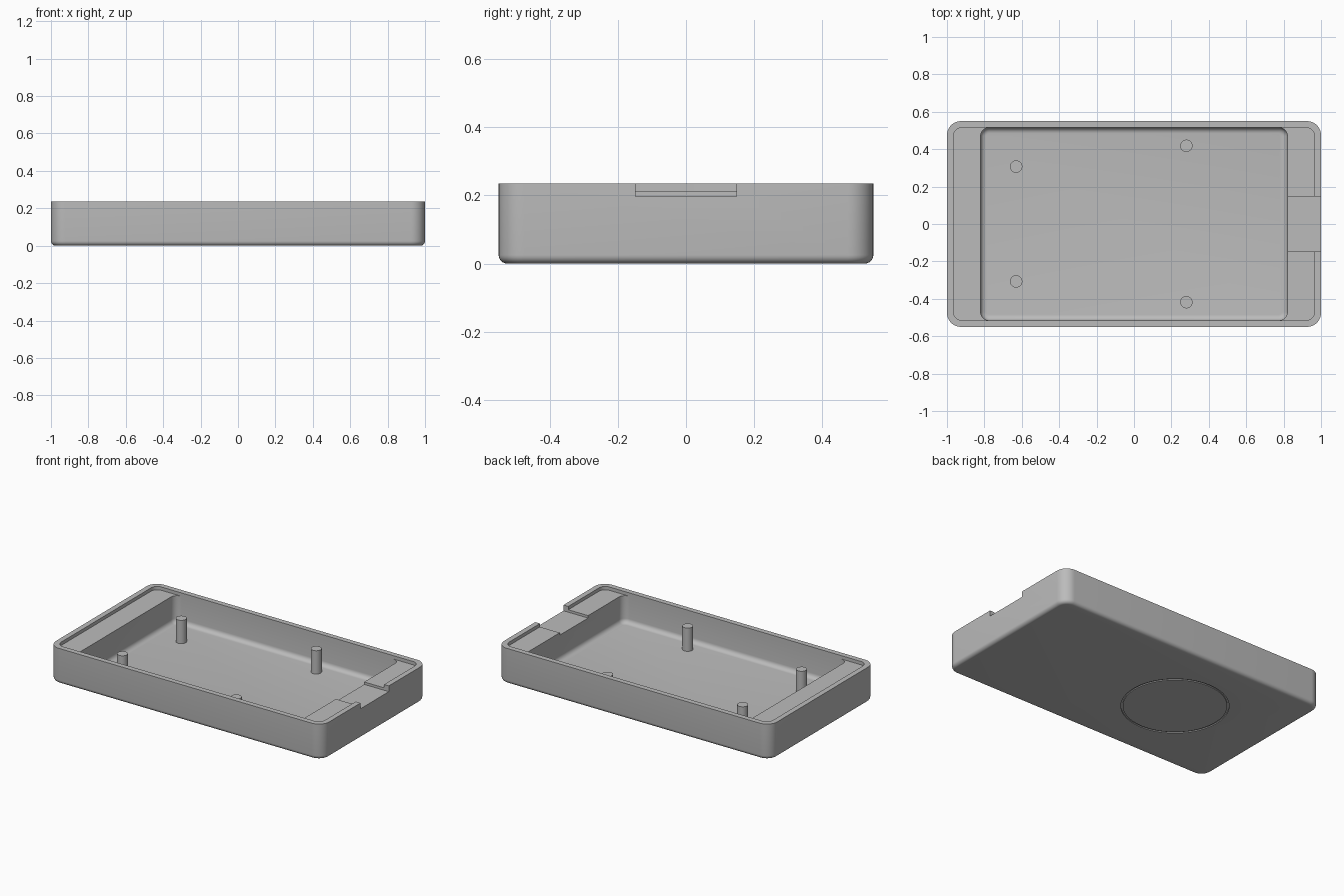
import bpy
import bmesh
from math import tau
from mathutils import Matrix, Vector

if "Cube" in bpy.data.objects:
    bpy.data.objects.remove(bpy.data.objects["Cube"], do_unlink=True)

grey = bpy.data.materials.new("plain_grey")
grey.use_nodes = True
colour = (0.5, 0.5, 0.5, 1)
grey.diffuse_color = colour
grey.node_tree.nodes["Principled BSDF"].inputs["Base Color"].default_value = colour


def add_object(name, bm):
    bmesh.ops.recalc_face_normals(bm, faces=bm.faces)
    mesh = bpy.data.meshes.new(name)
    bm.to_mesh(mesh)
    bm.free()
    mesh.materials.append(grey)
    obj = bpy.data.objects.new(name, mesh)
    bpy.context.collection.objects.link(obj)
    return obj


def activate(obj):
    bpy.ops.object.select_all(action="DESELECT")
    obj.select_set(True)
    bpy.context.view_layer.objects.active = obj


def rounded_box(name, low, high, corner=0, fillet=0):
    """Box with rounded upright corners and a rounded bottom edge."""
    low, high = Vector(low), Vector(high)
    bm = bmesh.new()
    bmesh.ops.create_cube(bm, size=1)
    bmesh.ops.scale(bm, vec=high - low, verts=bm.verts)
    bmesh.ops.translate(bm, vec=(low + high) / 2, verts=bm.verts)
    if corner:
        upright = [e for e in bm.edges
                   if abs(e.verts[0].co.z - e.verts[1].co.z) > 0.01]
        bmesh.ops.bevel(bm, geom=upright, offset=corner, segments=10,
                        profile=0.5, affect="EDGES")
    if fillet:
        bottom = [e for e in bm.edges
                  if all(abs(v.co.z - low.z) < 1e-4 for v in e.verts)]
        bmesh.ops.bevel(bm, geom=bottom, offset=fillet, segments=6,
                        profile=0.5, affect="EDGES")
    return add_object(name, bm)


def ring(name, centre, inner, outer, bottom, top):
    """Ring with a rectangular section."""
    bm = bmesh.new()
    section = [bm.verts.new((r, 0, z)) for r, z in
               ((inner, bottom), (outer, bottom), (outer, top), (inner, top))]
    edges = [bm.edges.new((section[i], section[(i + 1) % 4])) for i in range(4)]
    bmesh.ops.spin(bm, geom=section + edges, cent=(0, 0, 0), axis=(0, 0, 1),
                   angle=tau, steps=80, use_merge=False)
    bmesh.ops.remove_doubles(bm, verts=bm.verts, dist=1e-4)
    bmesh.ops.translate(bm, vec=centre, verts=bm.verts)
    return add_object(name, bm)


def cut(target, cutter):
    mod = target.modifiers.new("cut", "BOOLEAN")
    mod.operation = "DIFFERENCE"
    mod.solver = "EXACT"
    mod.object = cutter
    activate(target)
    bpy.ops.object.modifier_apply(modifier=mod.name)
    bpy.data.objects.remove(cutter, do_unlink=True)


# Tray body with lid recess, main pocket, cable notch and underside groove
height, ledge, floor = 0.235, 0.213, 0.033
tray = rounded_box("tray", (-1, -0.55, 0), (1, 0.55, height), 0.075, 0.025)
cut(tray, rounded_box("lid_recess", (-0.965, -0.515, ledge),
                      (0.965, 0.515, 0.4), 0.045))
cut(tray, rounded_box("pocket", (-0.82, -0.515, floor),
                      (0.82, 0.515, 0.4), 0.045, 0.03))
cut(tray, rounded_box("notch", (0.75, -0.148, 0.197), (1.1, 0.148, 0.4)))
cut(tray, ring("groove", (-0.32, 0, 0), 0.312, 0.324, -0.02, 0.006))
activate(tray)
bpy.ops.object.shade_smooth_by_angle(angle=0.5)

# Four mounting posts
for end, x, y in (("right", -0.63, 0.307), ("left", 0.28, 0.418)):
    for side, sign in (("front", -1), ("back", 1)):
        bm = bmesh.new()
        bmesh.ops.create_cone(bm, cap_ends=True, segments=32, radius1=0.033,
                              radius2=0.033, depth=0.165,
                              matrix=Matrix.Translation((x, sign * y, 0.1045)))
        post = add_object(f"post_{side}_{end}", bm)
        activate(post)
        bpy.ops.object.shade_smooth_by_angle(angle=0.5)
